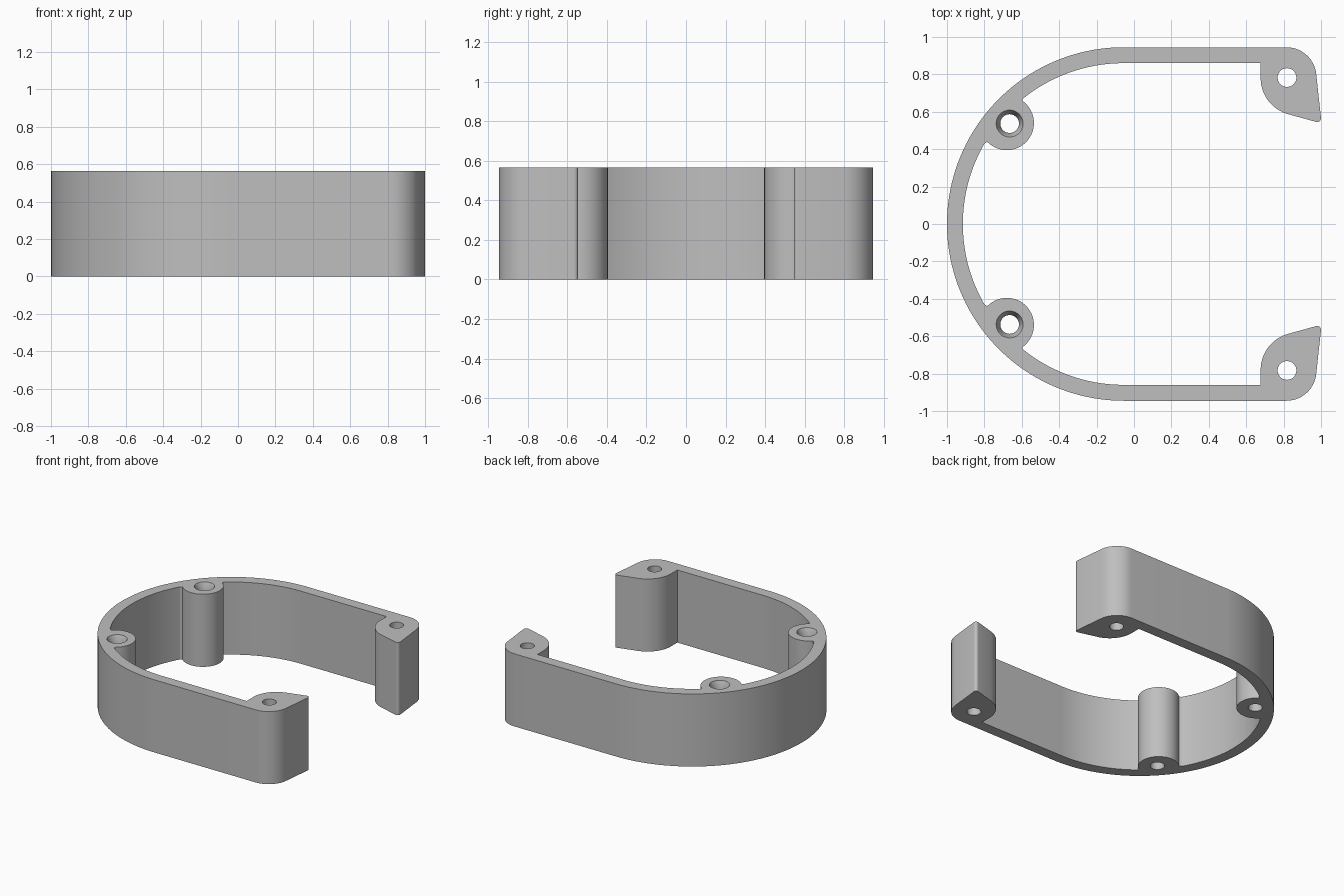
import bpy, bmesh
from math import cos, sin, radians, hypot

old = bpy.data.objects.get("Cube")
if old:
    bpy.data.objects.remove(old, do_unlink=True)

HEIGHT = 0.565
BEND_X, R_OUT, R_IN = -0.055, 0.945, 0.86      # rounded end of the wall
BOSS = (-0.68, 0.54, 0.145)                    # x, y, radius
BOSS_HOLE = (-0.665, 0.537)
LUG_HOLE = (0.818, 0.783)

grey = bpy.data.materials.new("grey plastic")
grey.use_nodes = True
colour = (0.52, 0.52, 0.52, 1)
grey.diffuse_color = colour
grey.node_tree.nodes["Principled BSDF"].inputs["Base Color"].default_value = colour


def arc(cx, cy, r, start, end, steps):
    """Points on an arc, angles in degrees."""
    angles = [radians(start + (end - start) * i / steps) for i in range(steps + 1)]
    return [(cx + r * cos(a), cy + r * sin(a)) for a in angles]


def link(name, bm):
    bmesh.ops.recalc_face_normals(bm, faces=bm.faces)
    mesh = bpy.data.meshes.new(name)
    bm.to_mesh(mesh)
    bm.free()
    obj = bpy.data.objects.new(name, mesh)
    bpy.context.collection.objects.link(obj)
    mesh.materials.append(grey)
    return obj


# Half outline: outer wall, end lug, inner wall, screw boss, inner wall
half = arc(BEND_X, 0, R_OUT, 180, 90, 40)
half += arc(0.815, 0.785, 0.16, 90, 5, 14)
half += arc(0.98, 0.565, 0.02, 5, -103, 6)
half += arc(0.877, 0.78, 0.2, 257, 180, 14)
half += [(0.677, R_IN)]
inner = arc(BEND_X, 0, R_IN, 90, 180, 60)
clear = [hypot(x - BOSS[0], y - BOSS[1]) > BOSS[2] for x, y in inner]
first, last = clear.index(False), len(clear) - clear[::-1].index(False)
boss_arc = [p for p in arc(*BOSS, 75, -155, 48)
            if hypot(p[0] - BEND_X, p[1]) < R_IN - 0.002]
half += inner[:first] + boss_arc + inner[last:]

# The other half is the same outline mirrored across y
outline = half + [(x, -y) for x, y in half[-2:0:-1]]

bm = bmesh.new()
face = bm.faces.new([bm.verts.new((x, y, 0)) for x, y in outline])
raised = bmesh.ops.extrude_face_region(bm, geom=[face])["geom"]
bmesh.ops.translate(bm, vec=(0, 0, HEIGHT),
                    verts=[v for v in raised if isinstance(v, bmesh.types.BMVert)])
frame = link("open_frame", bm)


def hole_cutter(name, x, y, rings):
    """Turned cutter from (radius, height) rings."""
    bm = bmesh.new()
    loops = [[bm.verts.new((px, py, z)) for px, py in arc(x, y, r, 0, 360, 40)[:-1]]
             for r, z in rings]
    n = len(loops[0])
    for a, b in zip(loops, loops[1:]):
        for i in range(n):
            j = (i + 1) % n
            bm.faces.new((a[i], a[j], b[j], b[i]))
    bm.faces.new(loops[0][::-1])
    bm.faces.new(loops[-1])
    obj = link(name, bm)
    obj.hide_render = True
    return obj


# Plain holes in the lugs, countersunk holes in the bosses
plain = [(0.05, -0.1), (0.05, HEIGHT + 0.1)]
sunk = [(0.05, -0.1), (0.05, HEIGHT - 0.05), (0.072, HEIGHT), (0.072, HEIGHT + 0.1)]
bpy.context.view_layer.objects.active = frame
for side in (1, -1):
    for name, (x, y), rings in (("lug_hole", LUG_HOLE, plain),
                                ("boss_hole", BOSS_HOLE, sunk)):
        cutter = hole_cutter(name, x, side * y, rings)
        mod = frame.modifiers.new(name, "BOOLEAN")
        mod.operation = "DIFFERENCE"
        mod.solver = "EXACT"
        mod.object = cutter
        bpy.ops.object.modifier_apply(modifier=mod.name)
        bpy.data.objects.remove(cutter, do_unlink=True)

bpy.ops.object.select_all(action="DESELECT")
frame.select_set(True)
bpy.ops.object.shade_smooth_by_angle(angle=radians(25))
